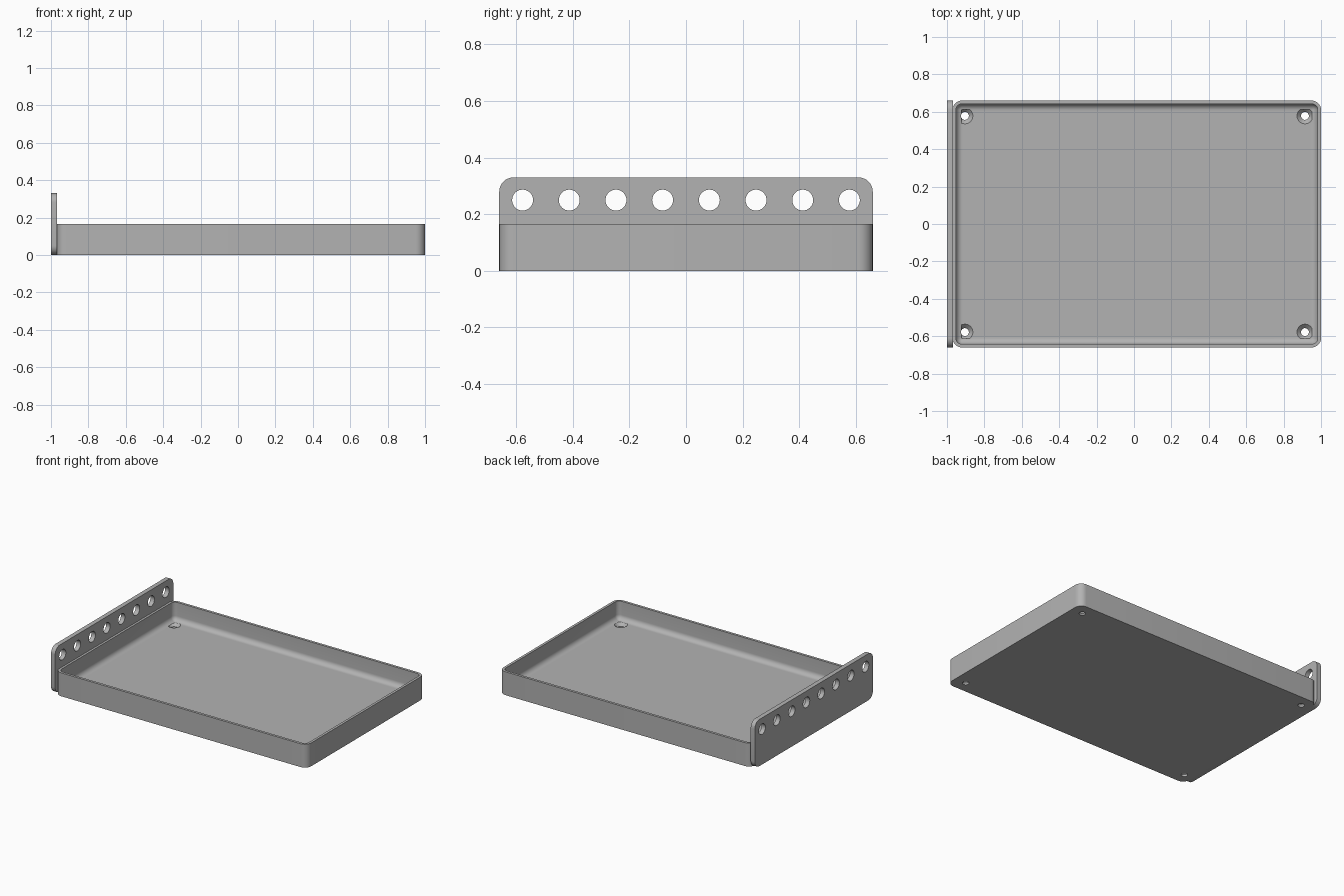
import bpy, bmesh, math
from mathutils import Matrix

if "Cube" in bpy.data.objects:
    bpy.data.objects.remove(bpy.data.objects["Cube"])

HALF_Y, TRAY_X0, TRAY_X1, TRAY_H = 0.66, -0.97, 1.0, 0.165
FLOOR, WALL, CORNER = 0.035, 0.018, 0.05

grey = bpy.data.materials.new("mid_grey")
grey.use_nodes = True
grey.diffuse_color = (0.45, 0.45, 0.45, 1)
grey.node_tree.nodes["Principled BSDF"].inputs["Base Color"].default_value = grey.diffuse_color


def rounded_rect(u0, u1, v0, v1, r, steps=8):
    """Counter-clockwise outline with rounded corners."""
    corners = [(u1 - r, v1 - r), (u0 + r, v1 - r), (u0 + r, v0 + r), (u1 - r, v0 + r)]
    points = []
    for i, (cu, cv) in enumerate(corners):
        for k in range(steps + 1):
            a = math.pi / 2 * (i + k / steps)
            points.append((cu + r * math.cos(a), cv + r * math.sin(a)))
    return points


def loft(name, rings):
    """Skin a stack of matching rings and cap both ends."""
    bm = bmesh.new()
    loops = [[bm.verts.new(p) for p in ring] for ring in rings]
    for low, high in zip(loops, loops[1:]):
        for i in range(len(low)):
            j = (i + 1) % len(low)
            bm.faces.new((low[i], low[j], high[j], high[i]))
    bm.faces.new(loops[0][::-1])
    bm.faces.new(loops[-1])
    bmesh.ops.recalc_face_normals(bm, faces=bm.faces)
    mesh = bpy.data.meshes.new(name)
    bm.to_mesh(mesh)
    bm.free()
    mesh.materials.append(grey)
    ob = bpy.data.objects.new(name, mesh)
    bpy.context.collection.objects.link(ob)
    return ob


def drill(ob, cones):
    """Cut cones given as (r1, r2, depth, matrix) and bake the result."""
    bm = bmesh.new()
    for r1, r2, depth, matrix in cones:
        bmesh.ops.create_cone(bm, cap_ends=True, segments=32, radius1=r1,
                              radius2=r2, depth=depth, matrix=matrix)
    mesh = bpy.data.meshes.new("hole_cutter")
    bm.to_mesh(mesh)
    bm.free()
    cutter = bpy.data.objects.new("hole_cutter", mesh)
    cutter.hide_render = True
    bpy.context.collection.objects.link(cutter)
    mod = ob.modifiers.new("holes", "BOOLEAN")
    mod.operation, mod.solver, mod.object = "DIFFERENCE", "EXACT", cutter
    bpy.context.view_layer.update()
    baked = bpy.data.meshes.new_from_object(ob.evaluated_get(bpy.context.evaluated_depsgraph_get()))
    ob.modifiers.clear()
    ob.data = baked
    bpy.data.objects.remove(cutter)


def smooth(ob):
    bpy.ops.object.select_all(action="DESELECT")
    ob.select_set(True)
    bpy.context.view_layer.objects.active = ob
    bpy.ops.object.shade_smooth_by_angle(angle=math.radians(30))


# Tray: outer wall, rim, inner wall and a fillet down to the floor
FILLET = 0.035
profile = [(0, 0), (0, TRAY_H), (WALL, TRAY_H)]
for k in range(9):
    a = math.pi / 2 * k / 8
    profile.append((WALL + FILLET * (1 - math.cos(a)), FLOOR + FILLET * (1 - math.sin(a))))
rings = []
for inset, z in profile:
    outline = rounded_rect(TRAY_X0 + inset, TRAY_X1 - inset, -HALF_Y + inset,
                           HALF_Y - inset, max(CORNER - inset, 0.004))
    rings.append([(x, y, z) for x, y in outline])
tray = loft("tray", rings)

# Countersunk screw holes in the floor corners
SINK = 0.024
screws = [Matrix.Translation((x, y, 0)) for x in (-0.904, 0.914) for y in (-0.578, 0.578)]
drill(tray, [(0.021, 0.021, 0.2, m) for m in screws])
drill(tray, [(0.019, 0.043, SINK, m @ Matrix.Translation((0, 0, FLOOR + 0.0005 - SINK / 2)))
             for m in screws])
smooth(tray)

# Upright end plate with a row of round holes
outline = rounded_rect(-HALF_Y, HALF_Y, 0, 0.33, CORNER)
plate = loft("end_plate", [[(x, y, z) for y, z in outline] for x in (-1.0, TRAY_X0 + 0.002)])
turn = Matrix.Rotation(math.pi / 2, 4, "Y")
drill(plate, [(0.037, 0.037, 0.2, Matrix.Translation((-0.985, (i - 3.5) * 0.165, 0.25)) @ turn)
              for i in range(8)])
smooth(plate)
